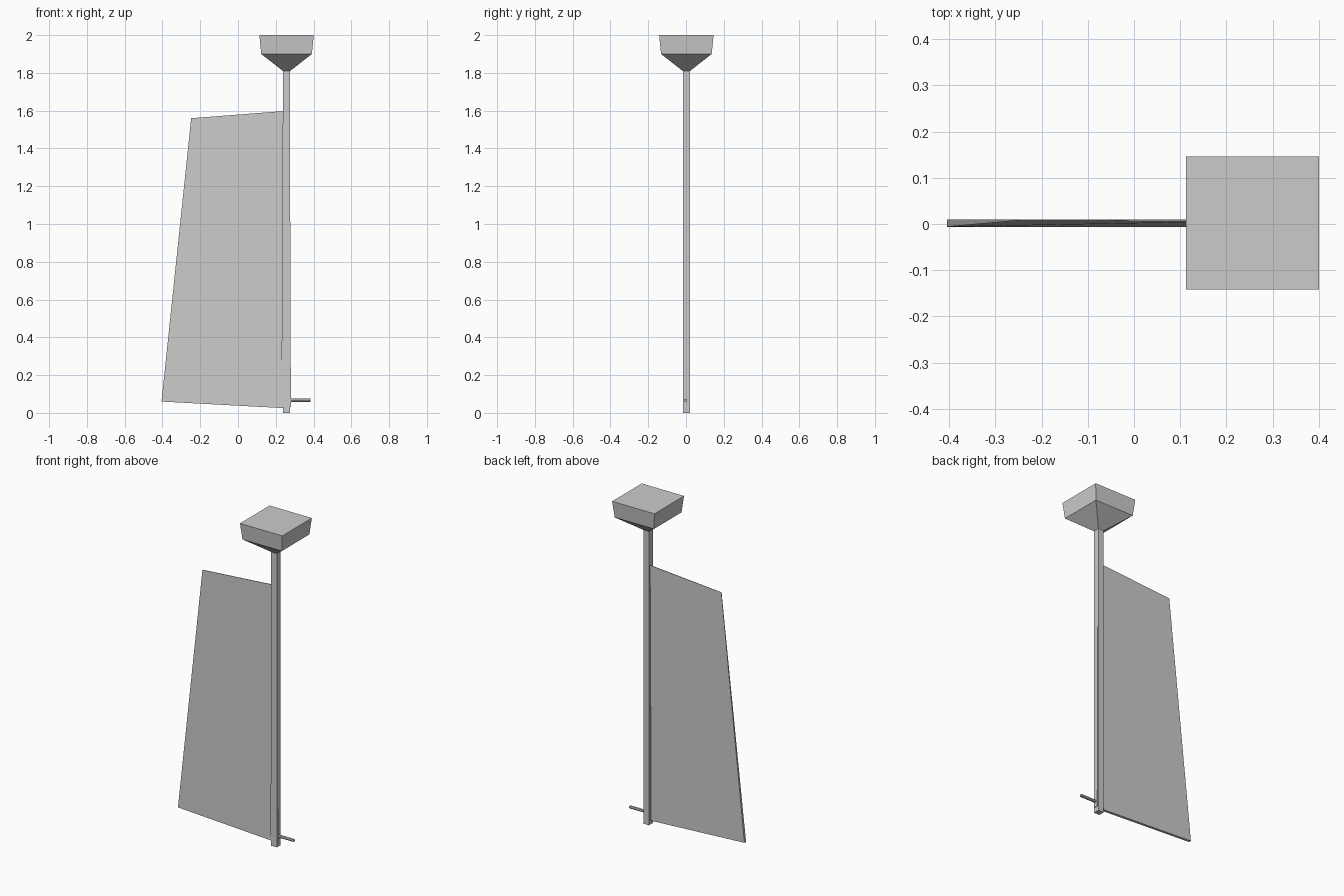
import bpy, bmesh, math

if "Cube" in bpy.data.objects:
    bpy.data.objects.remove(bpy.data.objects["Cube"])


def make(name, verts, faces):
    mesh = bpy.data.meshes.new(name)
    mesh.from_pydata(verts, [], faces)
    bm = bmesh.new()
    bm.from_mesh(mesh)
    bmesh.ops.recalc_face_normals(bm, faces=bm.faces)
    bm.to_mesh(mesh)
    bm.free()
    obj = bpy.data.objects.new(name, mesh)
    bpy.context.collection.objects.link(obj)
    return obj


def loft(name, rings):
    """Closed solid from four-sided rings of equal length."""
    n = len(rings[0])
    verts = [v for ring in rings for v in ring]
    faces = [tuple(range(n)), tuple(range(len(verts) - n, len(verts)))]
    for k in range(len(rings) - 1):
        for i in range(n):
            j = (i + 1) % n
            faces.append((k*n + i, k*n + j, (k + 1)*n + j, (k + 1)*n + i))
    return make(name, verts, faces)


def rect(x0, x1, y0, y1, z):
    return [(x0, y0, z), (x1, y0, z), (x1, y1, z), (x0, y1, z)]


CX, CY = 0.257, 0.002


def square(half, z):
    return rect(CX - half, CX + half, CY - half, CY + half, z)


# Square upright pole
loft("pole", [square(0.019, 0), square(0.019, 1.83)])

# Slim tapered hem of the banner wrapped around the pole
loft("banner_sleeve", [rect(0.230, 0.280, -0.012, 0.015, 0.03),
                       rect(0.238, 0.274, -0.012, 0.015, 1.77)])

# Flared block on top of the pole
loft("pole_head", [square(0.019, 1.81), square(0.134, 1.90), square(0.144, 2.0)])

# Banner panel, thick at the bottom and thinning to its top edge
loft("banner", [
    [(-0.405, -0.006, 0.06), (0.245, -0.006, 0.025),
     (0.245, 0.010, 0.025), (-0.405, 0.010, 0.06)],
    [(-0.248, 0.008, 1.56), (0.245, 0.006, 1.598),
     (0.245, 0.010, 1.598), (-0.248, 0.010, 1.56)],
])

# Small peg near the foot of the pole
peg_ring = [[(x, -0.003 + 0.009*math.cos(math.tau*i/8), 0.066 + 0.009*math.sin(math.tau*i/8))
             for i in range(8)] for x in (0.265, 0.384)]
loft("peg", peg_ring)
